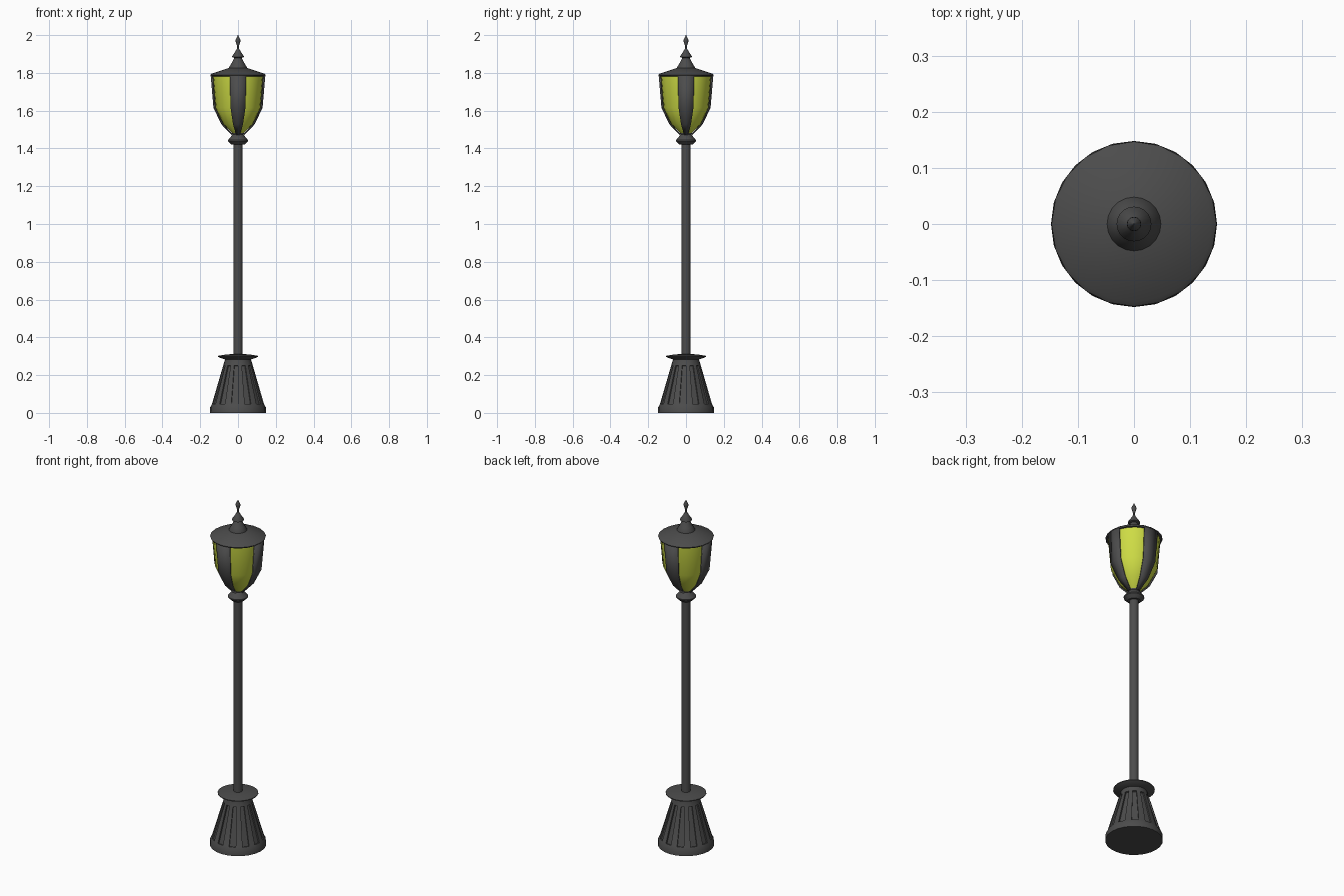
import bpy, bmesh, math

if "Cube" in bpy.data.objects:
    bpy.data.objects.remove(bpy.data.objects["Cube"])


def material(name, colour):
    m = bpy.data.materials.new(name)
    m.diffuse_color = (*colour, 1)
    m.use_nodes = True
    m.node_tree.nodes["Principled BSDF"].inputs["Base Color"].default_value = m.diffuse_color
    return m


IRON = material("dark_iron", (0.072, 0.072, 0.072))
GLASS = material("yellow_glass", (0.62, 0.72, 0.06))


def finish(name, bm, mat, angle=35):
    bmesh.ops.recalc_face_normals(bm, faces=bm.faces)
    me = bpy.data.meshes.new(name)
    bm.to_mesh(me)
    bm.free()
    me.materials.append(mat)
    for p in me.polygons:
        p.use_smooth = True
    me.set_sharp_from_angle(angle=math.radians(angle))
    ob = bpy.data.objects.new(name, me)
    bpy.context.collection.objects.link(ob)
    return ob


def lathe_bm(profile, sides):
    """Revolve (radius, z) points, capping both ends. Returns bands of faces."""
    bm = bmesh.new()
    rings = []
    for r, z in profile:
        rings.append([bm.verts.new((r * math.cos(2 * math.pi * i / sides),
                                    r * math.sin(2 * math.pi * i / sides), z))
                      for i in range(sides)])
    bands = []
    for a, b in zip(rings, rings[1:]):
        bands.append([bm.faces.new((a[i], a[(i + 1) % sides], b[(i + 1) % sides], b[i]))
                      for i in range(sides)])
    bm.faces.new(rings[0][::-1])
    bm.faces.new(rings[-1])
    return bm, bands


def lathe(name, profile, sides, mat):
    bm, _ = lathe_bm(profile, sides)
    return finish(name, bm, mat)


# Fluted base: every second face of the tall band is sunk in
bm, bands = lathe_bm([(0.148, 0), (0.147, 0.03), (0.138, 0.046), (0.078, 0.252),
                      (0.068, 0.285), (0.068, 0.295)], 24)
bm.normal_update()
bmesh.ops.inset_individual(bm, faces=bands[2][1::2], thickness=0.001, depth=-0.008)
finish("base", bm, IRON)

# Flange and pole
lathe("base_flange", [(0.066, 0.282), (0.098, 0.293), (0.107, 0.298),
                      (0.107, 0.302), (0.07, 0.308), (0.028, 0.312)], 24, IRON)
lathe("pole", [(0.024, 0.30), (0.024, 1.44)], 20, IRON)

# Collar under the lantern
lathe("collar", [(0.034, 1.42), (0.053, 1.438), (0.053, 1.444), (0.028, 1.474),
                 (0.032, 1.484), (0.028, 1.49)], 20, IRON)

# Lantern glass bowl
BOWL = [(0.026, 1.476), (0.078, 1.53), (0.12, 1.615), (0.135, 1.79)]
lathe("lantern_glass", BOWL, 20, GLASS)

# Four iron ribs lying just outside the glass, each two sides wide
bm, bands = lathe_bm([(r + 0.004, z) for r, z in BOWL], 20)
keep = {f for band in bands for i, f in enumerate(band) if i % 5 in (0, 4)}
bmesh.ops.delete(bm, geom=[f for f in bm.faces if f not in keep], context='FACES')
ribs = finish("lantern_ribs", bm, IRON)
solid = ribs.modifiers.new("thickness", 'SOLIDIFY')
solid.thickness = 0.006
solid.offset = -1

# Roof
lathe("roof", [(0.135, 1.782), (0.143, 1.783), (0.147, 1.79), (0.139, 1.796),
               (0.04, 1.829)], 20, IRON)

# Finial: cone, small cone, then the diamond-shaped spike
lathe("finial_cone", [(0.048, 1.822), (0.048, 1.829), (0.035, 1.85),
                      (0.016, 1.885)], 20, IRON)
lathe("finial_cap", [(0.018, 1.879), (0.031, 1.883), (0.031, 1.888),
                     (0.015, 1.912), (0.006, 1.928)], 20, IRON)
lathe("finial_spike", [(0.005, 1.92), (0.004, 1.94), (0.013, 1.968), (0.012, 1.976),
                       (0.001, 2.0)], 12, IRON)
